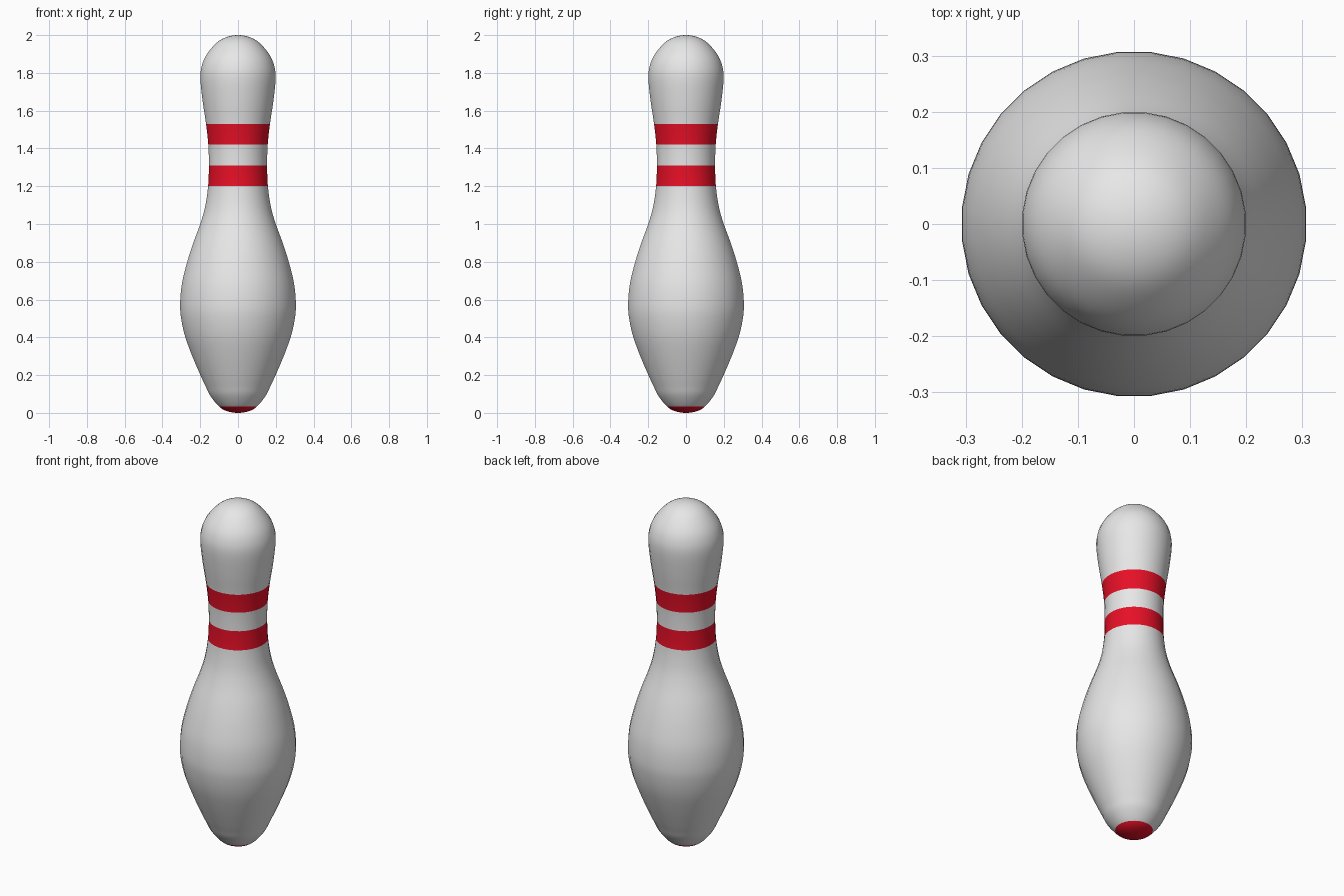
import bpy, bmesh, math
from mathutils import Vector

if "Cube" in bpy.data.objects:
    bpy.data.objects.remove(bpy.data.objects["Cube"])

SIDES = 32
STEPS = 4

# Half outline from base to crown: (radius, height)
profile = [(0, 0), (0.058, 0.009), (0.10, 0.033), (0.147, 0.09), (0.172, 0.14),
           (0.200, 0.20), (0.243, 0.30), (0.280, 0.40), (0.301, 0.49), (0.308, 0.57),
           (0.299, 0.68), (0.270, 0.80), (0.238, 0.90), (0.201, 1.00), (0.175, 1.09),
           (0.159, 1.20), (0.155, 1.31), (0.158, 1.42), (0.170, 1.53), (0.188, 1.65),
           (0.200, 1.77), (0.192, 1.84), (0.165, 1.90), (0.113, 1.96), (0.060, 1.99), (0, 2.0)]


def material(name, color):
    m = bpy.data.materials.new(name)
    m.diffuse_color = (*color, 1)
    m.use_nodes = True
    m.node_tree.nodes["Principled BSDF"].inputs["Base Color"].default_value = m.diffuse_color
    return m


def smooth_curve(pts):
    """Catmull-Rom curve through the points, mirrored at both poles."""
    p = [Vector(q) for q in pts]
    p = [Vector((-p[1].x, p[1].y))] + p + [Vector((-p[-2].x, p[-2].y))]
    out = []
    for i in range(1, len(p) - 2):
        a, b, c, d = p[i - 1:i + 3]
        for s in range(STEPS):
            t = s / STEPS
            out.append(0.5 * (2 * b + (c - a) * t + (2 * a - 5 * b + 4 * c - d) * t * t
                              + (3 * b - a - 3 * c + d) * t ** 3))
    return out + [p[-2]]


curve = smooth_curve(profile)
bm = bmesh.new()

# Rings between the two poles
rings = []
for q in curve[1:-1]:
    rings.append([bm.verts.new((q.x * math.cos((k + 0.5) * math.tau / SIDES),
                                q.x * math.sin((k + 0.5) * math.tau / SIDES), q.y))
                  for k in range(SIDES)])
bottom = bm.verts.new((0, 0, 0))
top = bm.verts.new((0, 0, 2))
for k in range(SIDES):
    n = (k + 1) % SIDES
    bm.faces.new((bottom, rings[0][n], rings[0][k]))
    bm.faces.new((top, rings[-1][k], rings[-1][n]))
    for lo, hi in zip(rings, rings[1:]):
        bm.faces.new((lo[k], lo[n], hi[n], hi[k]))

# Red neck stripes and red base spot by height
for f in bm.faces:
    z = f.calc_center_median().z
    f.smooth = True
    f.material_index = int(z < 0.033 or 1.20 < z < 1.31 or 1.42 < z < 1.53)

mesh = bpy.data.meshes.new("bowling_pin")
bm.to_mesh(mesh)
bm.free()
mesh.materials.append(material("white", (0.8, 0.8, 0.8)))
mesh.materials.append(material("red", (0.8, 0.005, 0.02)))
pin = bpy.data.objects.new("bowling_pin", mesh)
bpy.context.collection.objects.link(pin)
